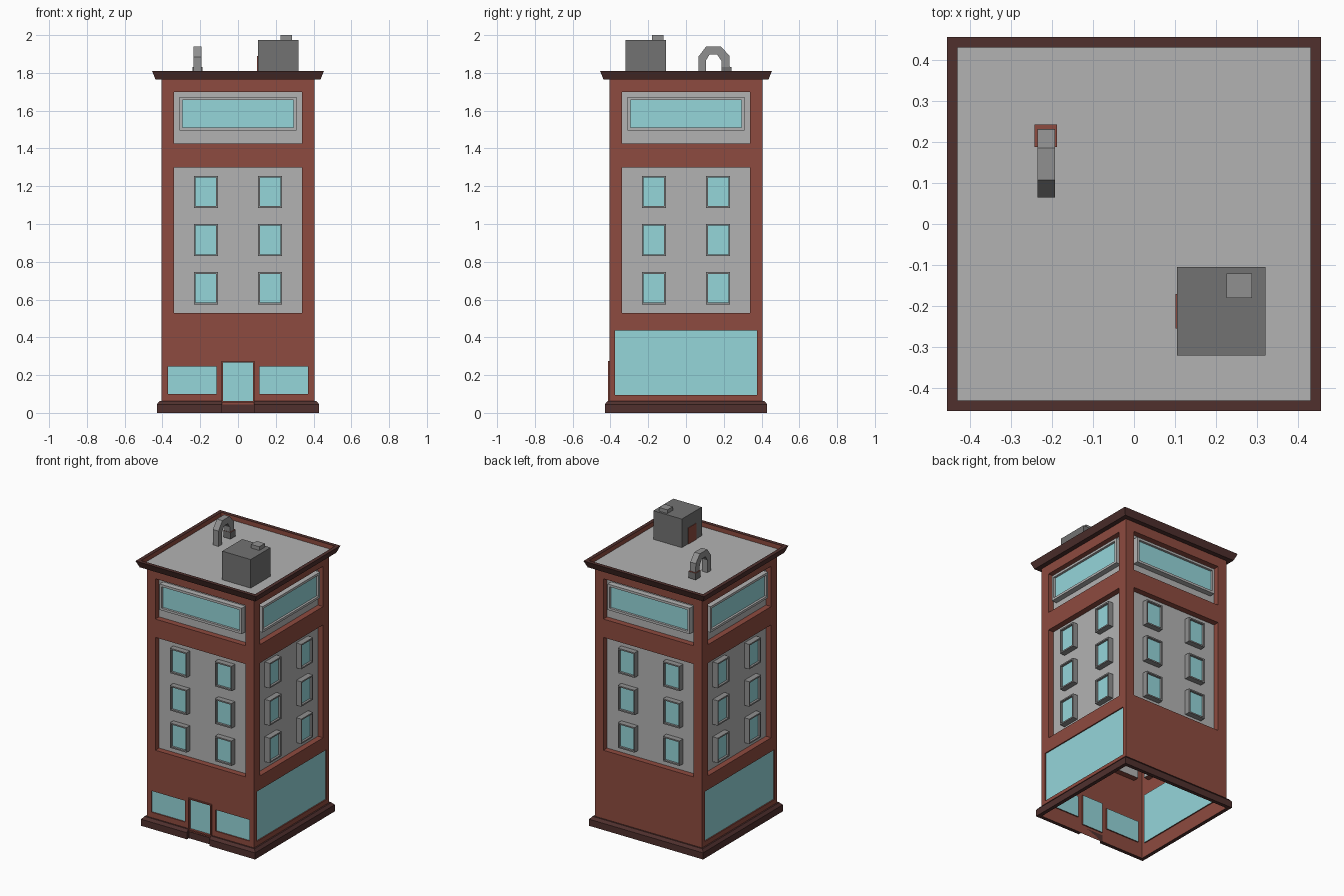
import bpy

if "Cube" in bpy.data.objects:
    bpy.data.objects.remove(bpy.data.objects["Cube"])


def material(name, r, g, b):
    m = bpy.data.materials.new(name)
    m.diffuse_color = (r, g, b, 1)
    m.use_nodes = True
    m.node_tree.nodes["Principled BSDF"].inputs["Base Color"].default_value = m.diffuse_color
    return m


RED = material("red_wall", 0.27, 0.07, 0.05)
BROWN = material("brown_trim", 0.08, 0.03, 0.027)
GLASS = material("glass", 0.3, 0.67, 0.7)
LIGHT = material("light_grey", 0.45, 0.45, 0.45)
MID = material("mid_grey", 0.28, 0.28, 0.28)
DARK = material("dark_grey", 0.17, 0.17, 0.17)

W = 0.405                      # half width of the tower
SIDES = ["front", "right", "back", "left"]


def make(name, verts, faces, mat):
    me = bpy.data.meshes.new(name)
    me.from_pydata(verts, [], faces)
    me.materials.append(mat)
    ob = bpy.data.objects.new(name, me)
    bpy.context.collection.objects.link(ob)
    return ob


def on_side(k, u, d, z):
    """Point on side k: u to the right, d outward from the centre."""
    return [(u, -d, z), (d, u, z), (-u, d, z), (-d, -u, z)][k]


def loft(name, loops, mat, closed=True, caps=False, fill=False):
    """Skin a row of equal loops; fill closes the last one."""
    n = len(loops[0])
    verts = [p for loop in loops for p in loop]
    faces = []
    for i in range(len(loops) - 1):
        for j in range(n if closed else n - 1):
            a, b = i * n + j, i * n + (j + 1) % n
            faces.append((a, b, b + n, a + n))
    last = (len(loops) - 1) * n
    if fill:
        faces.append(tuple(range(last, last + n)))
    if caps:
        faces.append(tuple(range(0, last + n, n))[::-1])
        faces.append(tuple(range(n - 1, last + n, n)))
    return make(name, verts, faces, mat)


def rect(k, u0, u1, z0, z1, inset, d):
    a, b, c, e = u0 + inset, u1 - inset, z0 + inset, z1 - inset
    return [on_side(k, u, d, z) for u, z in ((a, c), (b, c), (b, e), (a, e))]


def window(name, k, box, back, front, t, mat, sink=0.015):
    """Protruding frame with a sunk pane."""
    prof = [(0, back), (0, front), (t, front), (t, front - sink)]
    loft(name + "_frame", [rect(k, *box, i, d) for i, d in prof], mat)
    make(name + "_glass", rect(k, *box, t, front - sink), [(0, 1, 2, 3)], GLASS)


def wall(k, holes):
    """Wall sheet cut into a grid, leaving out the holes, with reveals."""
    us = sorted({-W, W, *[h[0] for h in holes], *[h[1] for h in holes]})
    zs = sorted({0, 1.78, *[h[2] for h in holes], *[h[3] for h in holes]})
    verts = [on_side(k, u, W, z) for z in zs for u in us]
    n, faces = len(us), []
    for i in range(len(zs) - 1):
        for j in range(n - 1):
            u, z = (us[j] + us[j + 1]) / 2, (zs[i] + zs[i + 1]) / 2
            if not any(h[0] < u < h[1] and h[2] < z < h[3] for h in holes):
                a = i * n + j
                faces.append((a, a + 1, a + n + 1, a + n))
    for h in holes:
        s = len(verts)
        verts += rect(k, *h[:4], 0, W) + rect(k, *h[:4], 0, W - h[4])
        faces += [(s + j, s + (j + 1) % 4, s + 4 + (j + 1) % 4, s + 4 + j) for j in range(4)]
    make("wall_" + SIDES[k], verts, faces, RED)


def box(name, x0, x1, y0, y1, z0, z1, mat):
    loops = [[(x0, y0, z), (x1, y0, z), (x1, y1, z), (x0, y1, z)] for z in (z0, z1)]
    ob = loft(name, loops, mat, fill=True)
    return ob


# Walls, recessed panels and windows on every side
MAIN = (-0.34, 0.34, 0.53, 1.30)
UPPER = (-0.34, 0.34, 1.425, 1.70)
SHOP = (-0.375, 0.375, 0.095, 0.435)
FRONT = [(-0.37, -0.115, 0.10, 0.245), (0.115, 0.37, 0.10, 0.245), (-0.08, 0.08, 0.06, 0.267)]
DEPTH, THIN = 0.04, 0.008
for k, side in enumerate(SIDES):
    ground = [FRONT, [SHOP], [], [SHOP]][k]
    wall(k, [(*MAIN, DEPTH), (*UPPER, DEPTH)] + [(*g, THIN) for g in ground])
    for label, p in (("main", MAIN), ("upper", UPPER)):
        make(f"{label}_panel_{side}", rect(k, *p, 0, W - DEPTH), [(0, 1, 2, 3)], LIGHT)
    for i, g in enumerate(ground):
        make(f"ground_glass_{side}_{i}", rect(k, *g, 0, W - THIN), [(0, 1, 2, 3)], GLASS)
    for row in range(3):
        for u in (-0.17, 0.17):
            z = 0.66 + 0.255 * row
            window(f"window_{side}_{row}", k, (u - 0.063, u + 0.063, z - 0.085, z + 0.085),
                   W - DEPTH, W - 0.002, 0.009, MID)
    window("top_window_" + side, k, (-0.31, 0.31, 1.495, 1.672), W - DEPTH, W - 0.002, 0.016, LIGHT)

# Door surround and threshold
loft("door_frame", [rect(0, -0.087, 0.087, 0.055, 0.275, i, d) for i, d in
                    ((0, W), (0, W + 0.008), (0.008, W + 0.008), (0.008, W - THIN))], RED)
box("threshold", -0.085, 0.085, -W - 0.004, -W, 0, 0.045, BROWN)

# Plinth, broken at the door
plinth = [(W, 0), (0.43, 0), (0.43, 0.045), (0.415, 0.063), (W, 0.063)]
loft("plinth", [[(0.085, -r, z), (r, -r, z), (r, r, z), (-r, r, z), (-r, -r, z), (-0.085, -r, z)]
                for r, z in plinth], BROWN, closed=False, caps=True)


def square(r, z):
    return [(-r, -r, z), (r, -r, z), (r, r, z), (-r, r, z)]


# Cornice, parapet lining and roof
loft("cornice", [square(r, z) for r, z in ((W, 1.765), (0.437, 1.765), (0.455, 1.81), (0.43, 1.81))], BROWN)
loft("parapet_lining", [square(0.43, 1.81), square(0.43, 1.78)], RED)
make("roof", square(0.43, 1.78), [(0, 1, 2, 3)], LIGHT)

# Roof hut with door and hatch
box("roof_hut", 0.105, 0.32, -0.32, -0.105, 1.78, 1.975, DARK)
box("hut_hatch", 0.225, 0.287, -0.18, -0.12, 1.975, 2.0, MID)
box("hut_door", 0.101, 0.105, -0.255, -0.17, 1.78, 1.89, RED)

# Bent square vent pipe with a flared mouth
outer = [(0.065, 1.78), (0.065, 1.885), (0.107, 1.94), (0.185, 1.94), (0.23, 1.89), (0.232, 1.82)]
inner = [(0.105, 1.78), (0.105, 1.865), (0.125, 1.897), (0.165, 1.897), (0.187, 1.865), (0.19, 1.82)]
loft("vent_pipe", [[(-0.235, *o), (-0.235, *i), (-0.193, *i), (-0.193, *o)]
                   for o, i in zip(outer, inner)], MID)
mouth = box("vent_mouth", -0.242, -0.187, 0.187, 0.242, 1.785, 1.83, DARK)
mouth.data.materials.append(RED)
mouth.data.polygons[-1].material_index = 1
